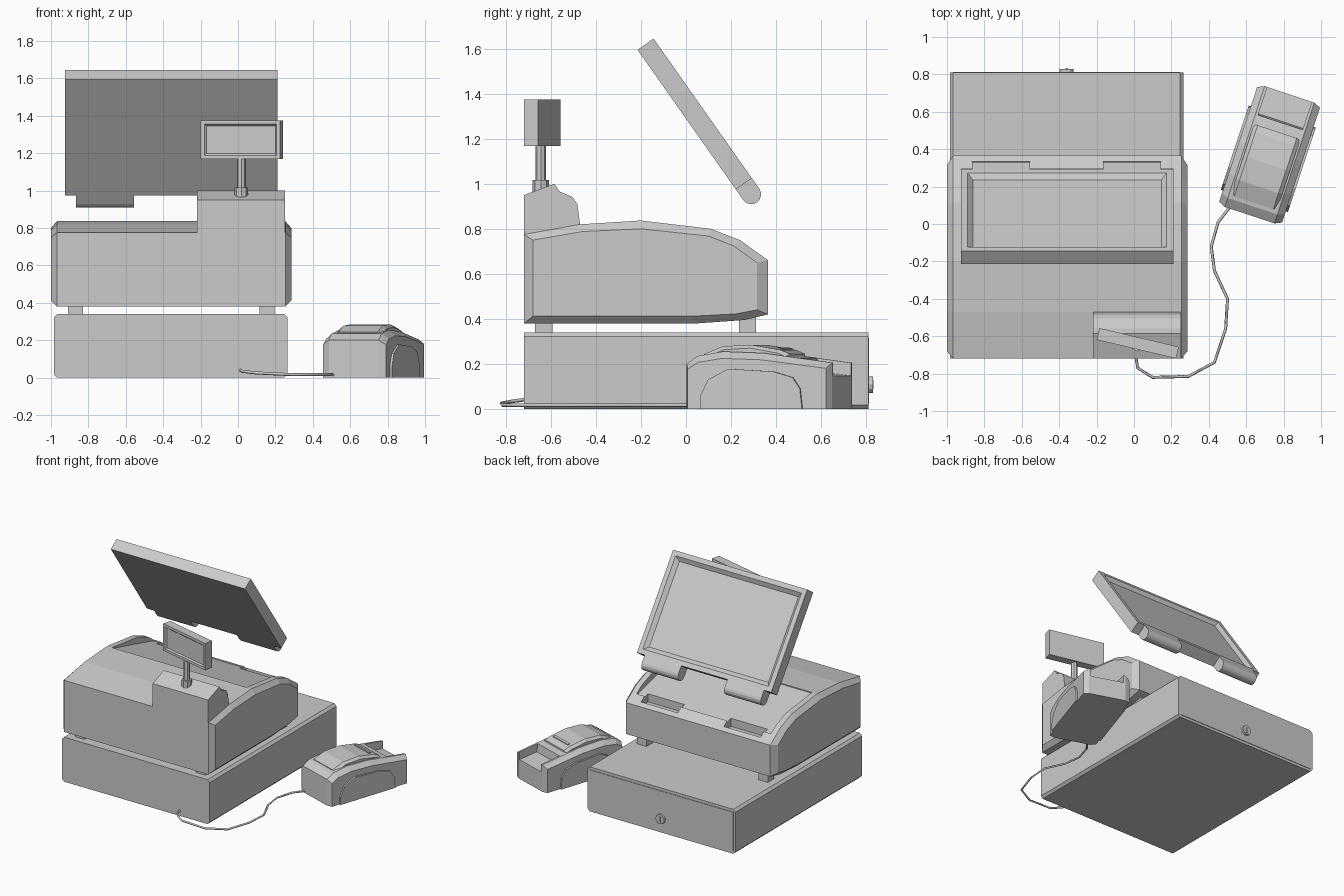
import bpy, bmesh, math
from mathutils import Vector

old = bpy.data.objects.get("Cube")
if old:
    bpy.data.objects.remove(old, do_unlink=True)

grey = bpy.data.materials.new("plain_grey")
grey.use_nodes = True
grey.diffuse_color = (0.6, 0.6, 0.6, 1)
for node in grey.node_tree.nodes:
    if node.type == 'BSDF_PRINCIPLED':
        node.inputs["Base Color"].default_value = (0.6, 0.6, 0.6, 1)


def finish(name, bm):
    bmesh.ops.recalc_face_normals(bm, faces=bm.faces)
    mesh = bpy.data.meshes.new(name)
    bm.to_mesh(mesh)
    bm.free()
    mesh.materials.append(grey)
    obj = bpy.data.objects.new(name, mesh)
    bpy.context.collection.objects.link(obj)
    return obj


def loft(name, sections, axis="x"):
    """Join equal-length profiles placed along an axis and cap both ends."""
    bm = bmesh.new()
    rings = []
    for pos, profile in sections:
        if axis == "x":
            pts = [(pos, a, b) for a, b in profile]
        else:
            pts = [(a, pos, b) for a, b in profile]
        rings.append([bm.verts.new(p) for p in pts])
    for r, s in zip(rings, rings[1:]):
        for i in range(len(r)):
            j = (i + 1) % len(r)
            bm.faces.new((r[i], r[j], s[j], s[i]))
    bm.faces.new(rings[0])
    bm.faces.new(rings[-1])
    return finish(name, bm)


def slab(name, x0, x1, profile):
    return loft(name, [(x0, profile), (x1, profile)])


def box(name, x0, x1, y0, y1, z0, z1):
    return slab(name, x0, x1, [(y0, z0), (y1, z0), (y1, z1), (y0, z1)])


def rod(name, x, y, z, radius, depth, sides, along_y=False):
    bm = bmesh.new()
    bmesh.ops.create_cone(bm, cap_ends=True, segments=sides,
                          radius1=radius, radius2=radius, depth=depth)
    obj = finish(name, bm)
    obj.location = (x, y, z)
    if along_y:
        obj.rotation_euler.x = math.pi / 2
    return obj


def cut(obj, cutter):
    mod = obj.modifiers.new("cut", 'BOOLEAN')
    mod.operation = 'DIFFERENCE'
    mod.solver = 'EXACT'
    mod.object = cutter
    bpy.context.view_layer.update()
    graph = bpy.context.evaluated_depsgraph_get()
    mesh = bpy.data.meshes.new_from_object(obj.evaluated_get(graph))
    obj.modifiers.clear()
    obj.data = mesh
    bpy.data.objects.remove(cutter, do_unlink=True)


def sink_face(obj, normal, border, slope, depth):
    """Recess the flat face pointing along normal, leaving a sloped rim."""
    bm = bmesh.new()
    bm.from_mesh(obj.data)
    bm.normal_update()
    faces = [f for f in bm.faces if f.normal.dot(Vector(normal)) > 0.99]
    bmesh.ops.inset_individual(bm, faces=faces, thickness=border)
    bmesh.ops.inset_individual(bm, faces=faces, thickness=slope, depth=-depth)
    bm.to_mesh(obj.data)
    bm.free()


# Cash drawer with its panel and lock on the back
x0, x1, h, c = -0.985, 0.265, 0.34, 0.018
outline = [(x0 + c, 0), (x1 - c, 0), (x1, c), (x1, h - c),
           (x1 - c, h), (x0 + c, h), (x0, h - c), (x0, c)]
loft("cash_drawer", [(-0.72, outline), (0.81, outline)], "y")
box("drawer_panel", x0 + c, x1 - c, 0.8, 0.814, 0.02, 0.318)
rod("drawer_lock", -0.36, 0.815, 0.108, 0.037, 0.03, 12, True)
box("lock_key_slot", -0.366, -0.354, 0.81, 0.834, 0.088, 0.128)

# Feet between drawer and register
for fx in (-0.91, 0.115):
    for fy in (-0.67, 0.235):
        box("register_foot", fx, fx + 0.08, fy, fy + 0.077, 0.33, 0.41)

# Register body with chamfered ends
outer = [(-0.72, 0.38), (-0.72, 0.775), (-0.47, 0.82), (-0.2, 0.837),
         (0.11, 0.8), (0.24, 0.75), (0.365, 0.66), (0.365, 0.42),
         (0.26, 0.395), (0.05, 0.38)]
inner = [(-0.68, 0.412), (-0.68, 0.75), (-0.46, 0.788), (-0.2, 0.8),
         (0.1, 0.768), (0.21, 0.725), (0.315, 0.65), (0.315, 0.44),
         (0.22, 0.422), (0.03, 0.412)]
body = loft("register_body", [(-1, inner), (-0.968, outer), (0.253, outer), (0.285, inner)])

# Screen recess and hinge slots
cut(body, slab("recess_cutter", -0.925, 0.21,
               [(-0.2, 0.83), (0.295, 0.7), (0.295, 0.95), (-0.2, 0.95)]))
hinges = [(-0.865, -0.555), (-0.165, 0.145)]
for a, b in hinges:
    cut(body, box("slot_cutter", a, b, 0.25, 0.335, 0.65, 0.9))

# Raised housing that carries the customer display
slab("display_housing", -0.218, 0.252,
     [(-0.72, 0.7), (-0.72, 0.95), (-0.585, 1.0), (-0.56, 0.965), (-0.505, 0.942),
      (-0.483, 0.91), (-0.468, 0.8), (-0.468, 0.7)])
rod("pole_collar", 0.018, -0.645, 0.99, 0.036, 0.055, 8)
rod("display_pole", 0.018, -0.645, 1.08, 0.024, 0.2, 8)
display = box("customer_display", -0.218, 0.218, -0.032, 0.032, -0.103, 0.103)
sink_face(display, (0, -1, 0), 0.028, 0.012, 0.01)
display.location = (0.02, -0.638, 1.272)
display.rotation_euler.z = math.radians(-13.3)

# Tilted touch screen and its hinge knuckles
down, out = Vector((0.576, -0.818)), Vector((0.818, 0.576))
hinge_mid, half = Vector((0.257, 1.0)), 0.0435


def tilted(points):
    return [tuple(hinge_mid + down * s + out * t) for s, t in points]


screen = slab("touch_screen", -0.925, 0.21,
              tilted([(-0.758, -half), (0, -half), (0, half), (-0.758, half)]))
sink_face(screen, (0, *out), 0.05, 0.04, 0.025)
arc = [(0.057 + half * math.cos(a), half * math.sin(a))
       for a in [math.pi * (i / 8 - 0.5) for i in range(9)]]
for a, b in hinges:
    slab("hinge_knuckle", a, b, tilted([(-0.01, -half)] + arc + [(-0.01, half)]))

# Card terminal, built straight and then turned
side = 0.177
crown = [(-0.34, 0), (-0.34, 0.2), (-0.29, 0.235), (-0.17, 0.255),
         (0.02, 0.248), (0.34, 0.205), (0.34, 0)]
flank = [(v * 0.95, z * 0.88) for v, z in crown]
flank[0], flank[-1] = (-0.323, 0), (0.323, 0)
terminal = loft("card_terminal", [(-side, flank), (1 - side - 0.96, crown)][:1]
                + [(-0.14, crown), (0.14, crown), (side, flank)])
cut(terminal, slab("tray_cutter", -0.125, 0.125,
                   [(0.16, 0.4), (0.19, 0.165), (0.4, 0.14), (0.4, 0.4)]))
parts = [terminal]
lid = [(-0.27, 0.2), (-0.27, 0.243), (-0.18, 0.278), (-0.05, 0.285),
       (0.09, 0.262), (0.13, 0.245), (0.13, 0.2)]
lid_edge = [(v * 0.95, max(0.2, z - 0.015)) for v, z in lid]
parts.append(loft("terminal_lid", [(-0.13, lid_edge), (-0.11, lid),
                                   (0.11, lid), (0.13, lid_edge)]))
parts.append(slab("paper_slot_bar", -0.085, 0.085,
                  [(0.06, 0.25), (0.06, 0.273), (0.08, 0.27), (0.08, 0.25)]))
arch = [(-0.26, 0), (-0.26, 0.06), (-0.225, 0.13), (-0.13, 0.178),
        (0.08, 0.166), (0.17, 0.14), (0.205, 0.09), (0.215, 0)]
for s in (-1, 1):
    parts.append(slab("side_grip", s * (side - 0.02), s * (side + 0.012), arch))
for part in parts:
    part.location = (0.725, 0.37, 0)
    part.rotation_euler.z = math.radians(-18.3)

# Cable from terminal to drawer
path = [(0.52, 0.1), (0.45, 0.01), (0.413, -0.12), (0.43, -0.25), (0.5, -0.4),
        (0.49, -0.56), (0.43, -0.74), (0.29, -0.815), (0.1, -0.82), (0.02, -0.77), (0.008, -0.7)]
curve = bpy.data.curves.new("cable", 'CURVE')
curve.dimensions = '3D'
curve.bevel_depth = 0.008
curve.bevel_resolution = 0
curve.use_fill_caps = True
line = curve.splines.new('POLY')
line.points.add(len(path) - 1)
for i, (px, py) in enumerate(path):
    rise = max(0, i - 7) * 0.009
    line.points[i].co = (px, py, 0.016 + rise, 1)
curve.materials.append(grey)
bpy.context.collection.objects.link(bpy.data.objects.new("cable", curve))
